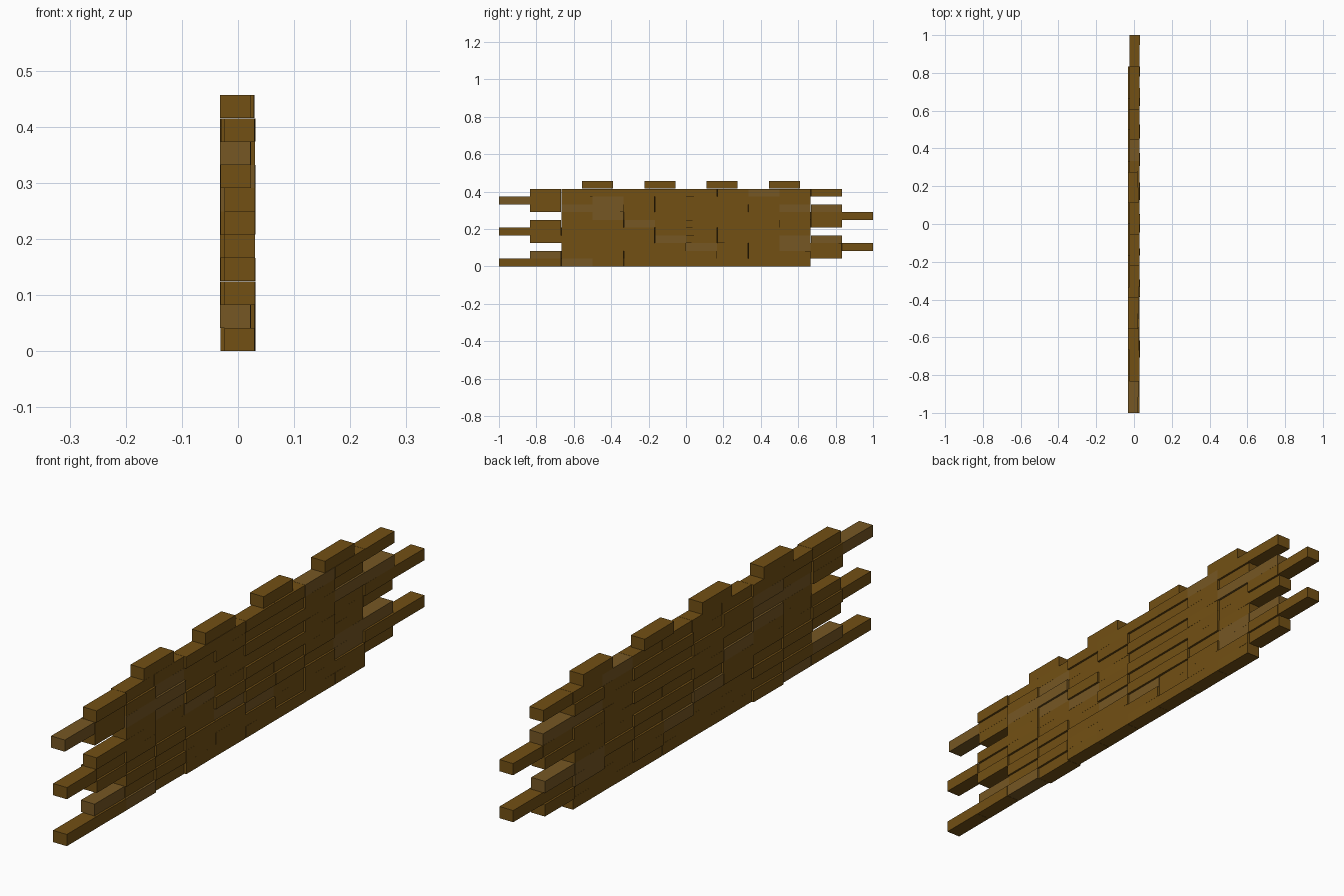
import bpy, bmesh, random

if "Cube" in bpy.data.objects:
    bpy.data.objects.remove(bpy.data.objects["Cube"])

random.seed(4)
L, W, H = 1 / 6, 0.054, 0.0414      # brick length (y), width (x), height (z)
PITCH = 0.0415


def material(name, color):
    m = bpy.data.materials.new(name)
    m.diffuse_color = color
    m.use_nodes = True
    m.node_tree.nodes["Principled BSDF"].inputs["Base Color"].default_value = m.diffuse_color
    return m


def brick_mesh(name, mat):
    me = bpy.data.meshes.new(name)
    bm = bmesh.new()
    bmesh.ops.create_cube(bm, size=1)
    bmesh.ops.scale(bm, vec=(W, L * 0.995, H), verts=bm.verts)
    bm.to_mesh(me)
    bm.free()
    me.materials.append(mat)
    return me


dark = brick_mesh("brick_dark", material("brown", (0.17, 0.08, 0.007, 1)))
light = brick_mesh("brick_light", material("light_brown", (0.18, 0.095, 0.017, 1)))


def brick(name, mesh, x, y, row):
    ob = bpy.data.objects.new(name, mesh)
    ob.location = (x, y, (row + 0.5) * PITCH)
    ob.rotation_euler.z = random.uniform(-0.008, 0.008)
    bpy.context.collection.objects.link(ob)


# Ten courses of ten bricks, ends stepping out in a toothed pattern
starts = [-1, -5 / 6, -4 / 6, -5 / 6]
light_spots = {(1, 0), (8, 0), (7, 9), (3, 9), (9, 7), (8, 3)}
left_ends = {1, 7, 8}
for row in range(10):
    for i in range(10):
        y = starts[row % 4] + (i + 0.5) * L
        is_light = (row, i) in light_spots or (0 < i < 9 and row < 9 and random.random() < 0.14)
        x = random.choice((-0.0042, 0.0032))
        if i == 0:
            x = -0.0045 if row in left_ends else 0.003
        brick(f"course_{row + 1}_brick_{i + 1}", light if is_light else dark, x, y, row)

# Spaced bricks along the top
for i in range(4):
    brick(f"top_brick_{i + 1}", dark, -0.0045 if i % 2 == 0 else 0.002,
          -0.473 + i / 3, 10)
